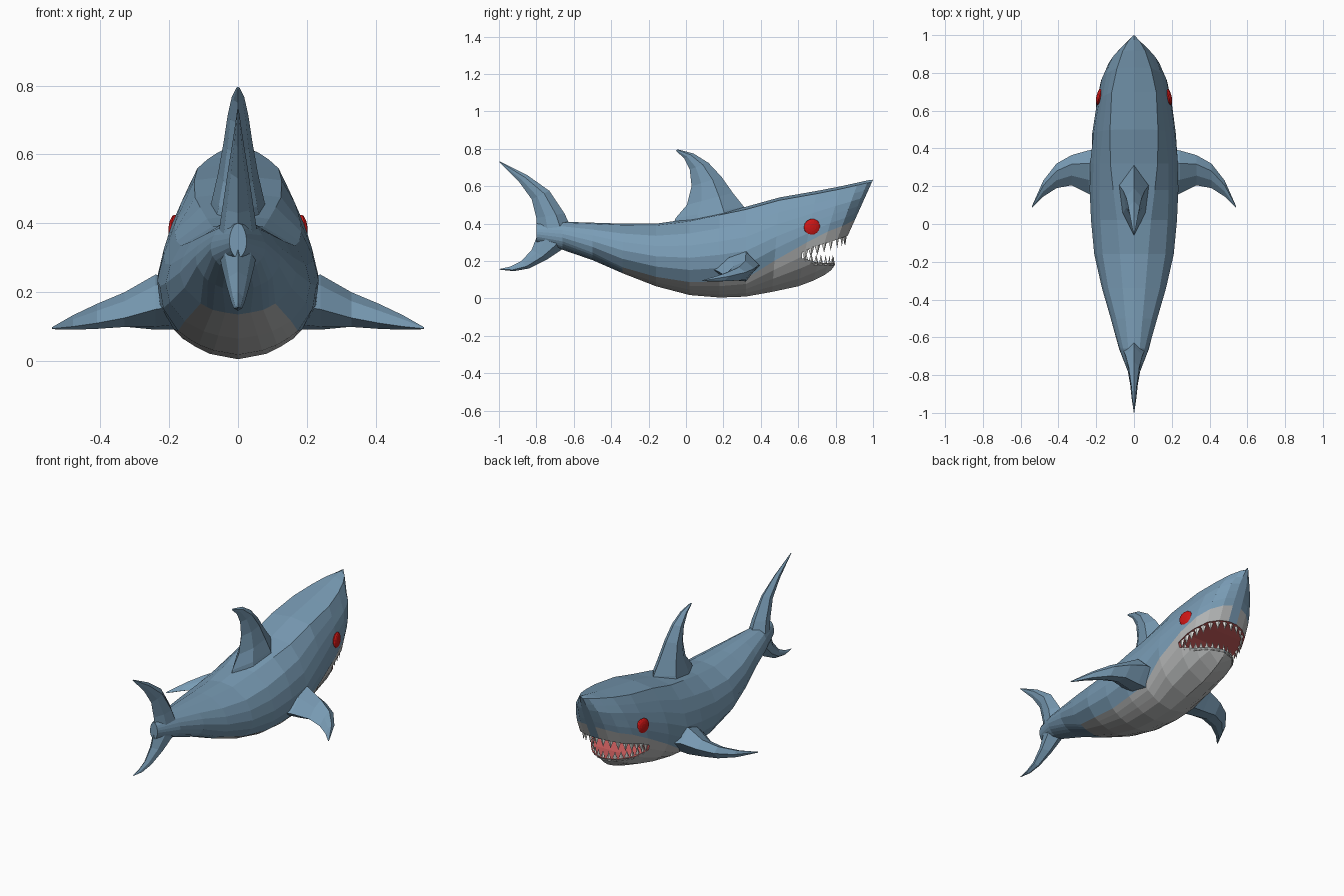
import bpy, bmesh, math
from mathutils import Vector
from mathutils.bvhtree import BVHTree

if "Cube" in bpy.data.objects:
    bpy.data.objects.remove(bpy.data.objects["Cube"])


def material(name, color):
    m = bpy.data.materials.new(name)
    m.use_nodes = True
    m.diffuse_color = (*color, 1)
    for n in m.node_tree.nodes:
        if n.type == "BSDF_PRINCIPLED":
            n.inputs["Base Color"].default_value = (*color, 1)
    return m


BLUE = material("slate blue", (0.19, 0.33, 0.46))
GREY = material("belly grey", (0.46, 0.47, 0.47))
FLESH = material("mouth red", (0.55, 0.10, 0.10))
WHITE = material("tooth white", (0.85, 0.85, 0.82))
RED = material("eye red", (0.62, 0.008, 0.008))


def finish(bm, name, mats):
    bmesh.ops.recalc_face_normals(bm, faces=bm.faces)
    me = bpy.data.meshes.new(name)
    bm.to_mesh(me)
    bm.free()
    for m in mats:
        me.materials.append(m)
    ob = bpy.data.objects.new(name, me)
    bpy.context.collection.objects.link(ob)
    return ob


def loft(rings, paint=None):
    """Skin closed rings of equal size; paint(ring, side) gives a material index."""
    bm = bmesh.new()
    rows = [[bm.verts.new(p) for p in r] for r in rings]
    n = len(rows[0])
    for i in range(len(rows) - 1):
        for j in range(n):
            k = (j + 1) % n
            f = bm.faces.new((rows[i][j], rows[i][k], rows[i + 1][k], rows[i + 1][j]))
            f.material_index = paint(i, j) if paint else 0
    bm.faces.new(rows[0])
    bm.faces.new(rows[-1]).material_index = 0
    return bm


def interp(table, x):
    for (a, u), (b, v) in zip(table, table[1:]):
        if x <= b:
            return u + (v - u) * (x - a) / (b - a)
    return table[-1][1]


# Body stations: top y, top z, bottom y, bottom z, ridge width, full width, paint line
STATIONS = [
    (-.80, .40, -.80, .30, .01, .025, .3),
    (-.66, .41, -.66, .26, .03, .08, .3),
    (-.50, .405, -.50, .205, .045, .125, .2),
    (-.34, .40, -.34, .135, .06, .17, .12),
    (-.16, .40, -.16, .065, .075, .212, .15),
    (.02, .425, .02, .018, .09, .23, .17),
    (.18, .46, .18, .005, .11, .238, .19),
    (.32, .49, .32, .01, .125, .236, .2),
    (.50, .54, .46, .035, .127, .222, .33),
    (.70, .575, .60, .065, .118, .2, .46),
    (.83, .60, .68, .095, .09, .178, .52),
    (.92, .62, .74, .125, .06, .142, .53),
    (.975, .632, .775, .15, .03, .085, .54),
    (1.0, .635, .79, .17, .008, .03, .54),
]
ROUND = [(0, 0), (.04, .4), (.15, .73), (.3, .93), (.45, 1), (.6, .96), (.8, .8)]
UPPER = 6


def body_ring(yt, zt, yb, zb, ridge, w, line):
    profile = ROUND + [(.97, ridge / w), (1, 0)]
    heights = [.97 + (line - .97) * i / (UPPER - 1) for i in range(UPPER)]
    heights += [line * t for t in (.7, .42, .18)]
    spot = lambda h, s: Vector((s * w * interp(profile, h), yb + (yt - yb) * h, zb + (zt - zb) * h))
    return ([spot(1, 0)] + [spot(h, 1) for h in heights] + [spot(0, 0)]
            + [spot(h, -1) for h in reversed(heights)])


rings = [body_ring(*s) for s in STATIONS]
half = len(rings[0]) // 2


def body_paint(i, j):
    return 1 if i >= 3 and UPPER <= j < 2 * half - UPPER else 0


bm = loft(rings, body_paint)
bmesh.ops.recalc_face_normals(bm, faces=bm.faces)
hull = BVHTree.FromBMesh(bm)
body = finish(bm, "body", [BLUE, GREY, FLESH])

# Mouth opening, cut as a wedge between the lips
LIP_TOP = [(.62, .245), (.68, .275), (.78, .305), (.88, .34), (1.1, .40)]
LIP_LOW = [(.62, .215), (.70, .192), (.80, .187), (1.1, .187)]
outline = LIP_TOP + LIP_LOW[::-1]
bm = loft([[Vector((x, y, z)) for y, z in outline] for x in (-.5, .5)])
for f in bm.faces:
    f.material_index = 2
cutter = finish(bm, "mouth_cutter", [BLUE, GREY, FLESH])
cutter.hide_render = True
cut = body.modifiers.new("mouth", "BOOLEAN")
cut.operation = "DIFFERENCE"
cut.solver = "EXACT"
cut.object = cutter
bpy.context.view_layer.update()
result = bpy.data.meshes.new_from_object(body.evaluated_get(bpy.context.evaluated_depsgraph_get()))
body.modifiers.clear()
body.data = result
bpy.data.objects.remove(cutter)


# Rows of teeth following the lips
def teeth(name, lip, count, length, width, spread):
    bm = bmesh.new()
    for i in range(count):
        a = math.radians(spread) * (2 * i / (count - 1) - 1)
        z = lip[0][1]
        for _ in range(5):
            hit = hull.ray_cast(Vector((0, .61, z)), Vector((math.sin(a), math.cos(a), 0)))[0]
            z = interp(lip, max(hit.y, .62))
        p = Vector((hit.x * .93, .61 + (hit.y - .61) * .95, z))
        out = Vector((math.sin(a), math.cos(a), 0))
        side = Vector((out.y, -out.x, 0))
        up = Vector((0, 0, -math.copysign(.012, length)))
        base = [bm.verts.new(p + up + d) for d in
                (side * width, out * width * .5, -side * width, -out * width * .5)]
        tip = bm.verts.new(p + Vector((0, 0, length)))
        bm.faces.new(base)
        for k in range(4):
            bm.faces.new((base[k], base[(k + 1) % 4], tip))
    finish(bm, name, [WHITE])


teeth("upper_teeth", LIP_TOP, 17, -.05, .02, 82)
teeth("lower_teeth", LIP_LOW, 15, .043, .016, 80)


# Fins: lens-shaped sections between a leading and a trailing point
def fin(name, sections, axis):
    rings = []
    for lead, trail, t in sections:
        a, b = Vector(lead), Vector(trail)
        p, q, n = a.lerp(b, .3), a.lerp(b, .68), Vector(axis) * t
        rings.append([a, p + n, q + n * .75, b, q - n * .75, p - n])
    return finish(loft(rings), name, [BLUE])


def upright(rows):
    return [((0, a, b), (0, c, d), t) for a, b, c, d, t in rows]


fin("dorsal_fin", upright([
    (.33, .44, -.07, .39, .085), (.31, .49, -.055, .43, .075), (.25, .565, .005, .50, .058),
    (.19, .65, .03, .60, .042), (.12, .725, .02, .69, .03), (.04, .775, -.01, .75, .018),
    (-.045, .797, -.055, .79, .004)]), (1, 0, 0))

fin("tail_fin", upright([
    (-.995, .732, -1, .73, .002), (-.85, .66, -.89, .62, .014), (-.73, .575, -.825, .53, .028),
    (-.65, .455, -.80, .43, .045), (-.62, .39, -.797, .36, .055), (-.65, .27, -.80, .325, .05),
    (-.74, .21, -.825, .26, .035), (-.84, .16, -.88, .20, .02), (-.92, .146, -.94, .17, .012),
    (-.99, .153, -1, .157, .002)]), (1, 0, 0))

PECTORAL = [(.17, .40, .17, .12, .16, .075), (.24, .39, .18, .16, .15, .08),
            (.33, .365, .16, .205, .125, .05), (.41, .32, .14, .19, .11, .035),
            (.48, .23, .118, .145, .10, .02), (.54, .095, .096, .085, .094, .003)]
for label, s in (("left", 1), ("right", -1)):
    fin(label + "_pectoral_fin",
        [((s * x, a, b), (s * x, c, d), t) for x, a, b, c, d, t in PECTORAL], (0, 0, 1))
    # Eyes: flattened domes facing outwards
    bpy.ops.mesh.primitive_uv_sphere_add(segments=14, ring_count=8, radius=.046,
                                         location=(s * .183, .675, .38),
                                         rotation=(0, math.pi / 2, s * math.radians(14)))
    eye = bpy.context.object
    eye.name = label + "_eye"
    eye.scale = (1, 1, .35)
    eye.data.materials.append(RED)
